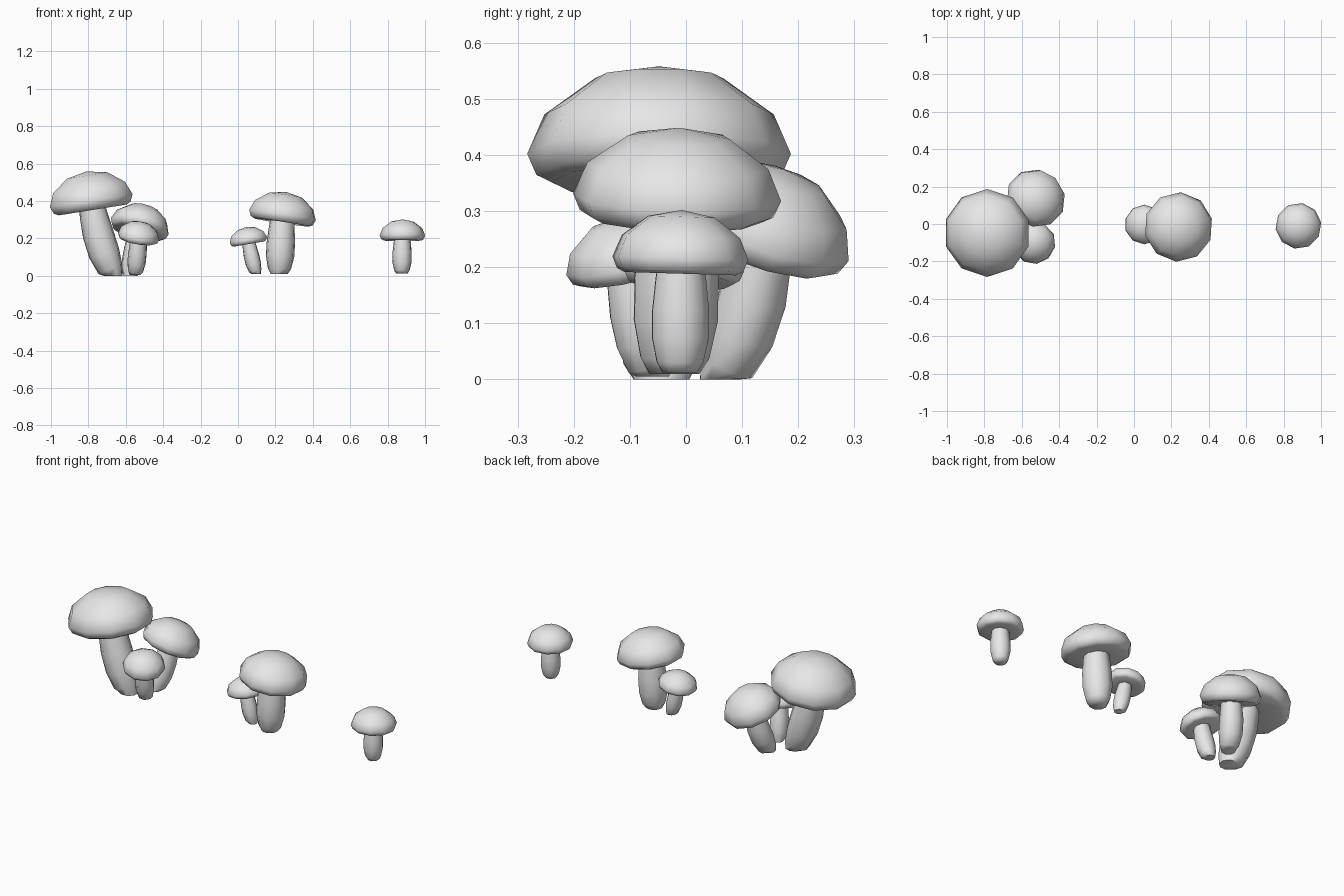
import bpy, bmesh, math
from mathutils import Vector

cube = bpy.data.objects.get("Cube")
if cube:
    bpy.data.objects.remove(cube)

GREY = (0.8, 0.8, 0.8, 1)
mat = bpy.data.materials.new("plain grey")
mat.use_nodes = True
mat.diffuse_color = GREY
mat.node_tree.nodes["Principled BSDF"].inputs["Base Color"].default_value = GREY

UP = Vector((0, 0, 1))
# Cap profile: radius and height, as fractions of the cap radius and cap height
CAP = [(0.3, -0.27), (0.82, -0.32), (0.93, -0.24), (1, 0.0), (0.87, 0.45), (0.49, 0.86)]
# Stem profile: position along the stem and radius fraction
STEM = [(0, 0.6), (0.09, 0.82), (0.3, 1), (0.55, 1), (0.8, 0.9), (1, 0.8)]


def ring(bm, centre, axis, radius, sides, phase):
    q = UP.rotation_difference(axis.normalized())
    pts = []
    for i in range(sides):
        a = phase + math.tau * i / sides
        pts.append(bm.verts.new(centre + q @ Vector((math.cos(a), math.sin(a), 0)) * radius))
    return pts


def skin(bm, rings):
    for low, high in zip(rings, rings[1:]):
        n = len(low)
        for i in range(n):
            j = (i + 1) % n
            bm.faces.new((low[i], low[j], high[j], high[i]))
    bm.faces.new(rings[0][::-1])


def finish(bm, name):
    bmesh.ops.recalc_face_normals(bm, faces=bm.faces)
    mesh = bpy.data.meshes.new(name)
    bm.to_mesh(mesh)
    bm.free()
    mesh.materials.append(mat)
    ob = bpy.data.objects.new(name, mesh)
    bpy.context.collection.objects.link(ob)
    bpy.ops.object.select_all(action="DESELECT")
    ob.select_set(True)
    bpy.context.view_layer.objects.active = ob
    bpy.ops.object.shade_smooth_by_angle(angle=math.radians(62))


def make_cap(name, centre, axis, radius, height, phase):
    bm = bmesh.new()
    axis = axis.normalized()
    rings = [ring(bm, centre + axis * h * height, axis, r * radius, 10, phase) for r, h in CAP]
    skin(bm, rings)
    # Close the crown with a fan
    tip = bm.verts.new(centre + axis * height)
    top = rings[-1]
    for i in range(len(top)):
        bm.faces.new((top[i], top[(i + 1) % len(top)], tip))
    finish(bm, name)


def make_stem(name, base, top, bend, radius):
    bm = bmesh.new()
    mid = (base + top) / 2 + bend
    rings = []
    for t, r in STEM:
        p = base * (1 - t) ** 2 + mid * 2 * t * (1 - t) + top * t * t
        tangent = (mid - base) * (1 - t) + (top - mid) * t
        # Keep the foot level with the ground
        axis = UP if t == 0 else tangent
        rings.append(ring(bm, p, axis, radius * r, 9, 0.2))
    skin(bm, rings)
    bm.faces.new(rings[-1])
    finish(bm, name)


# name, cap rim centre, cap axis, cap radius, cap height, phase, stem foot, stem bend, stem radius
MUSHROOMS = [
    ("large_left", (-0.785, -0.048, 0.402), (-0.16, 0, 1), 0.235, 0.158, 18,
     (-0.667, -0.045, 0), (-0.03, 0, 0), 0.085),
    ("tilted_back", (-0.525, 0.138, 0.265), (0.25, 0.33, 1), 0.162, 0.118, 10,
     (-0.575, 0.06, 0), (0, 0.03, 0), 0.062),
    ("small_front", (-0.532, -0.103, 0.212), (0.17, -0.22, 1), 0.114, 0.08, 25,
     (-0.55, -0.06, 0.005), (0.005, -0.01, 0), 0.05),
    ("medium_middle", (0.238, -0.016, 0.325), (0.15, 0.03, 1), 0.186, 0.125, 14,
     (0.22, -0.022, 0.01), (0, 0, 0), 0.077),
    ("small_middle", (0.055, -0.003, 0.192), (-0.17, 0, 1), 0.106, 0.07, 18,
     (0.097, -0.003, 0.01), (-0.005, 0, 0), 0.042),
    ("single_right", (0.879, -0.01, 0.216), (0, 0.03, 1), 0.123, 0.086, 8,
     (0.876, -0.012, 0.012), (0, 0, 0), 0.052),
]

for name, centre, axis, radius, height, phase, foot, bend, stem_r in MUSHROOMS:
    centre, axis = Vector(centre), Vector(axis)
    make_cap(name + "_cap", centre, axis, radius, height, math.radians(phase))
    make_stem(name + "_stem", Vector(foot), centre, Vector(bend), stem_r)
